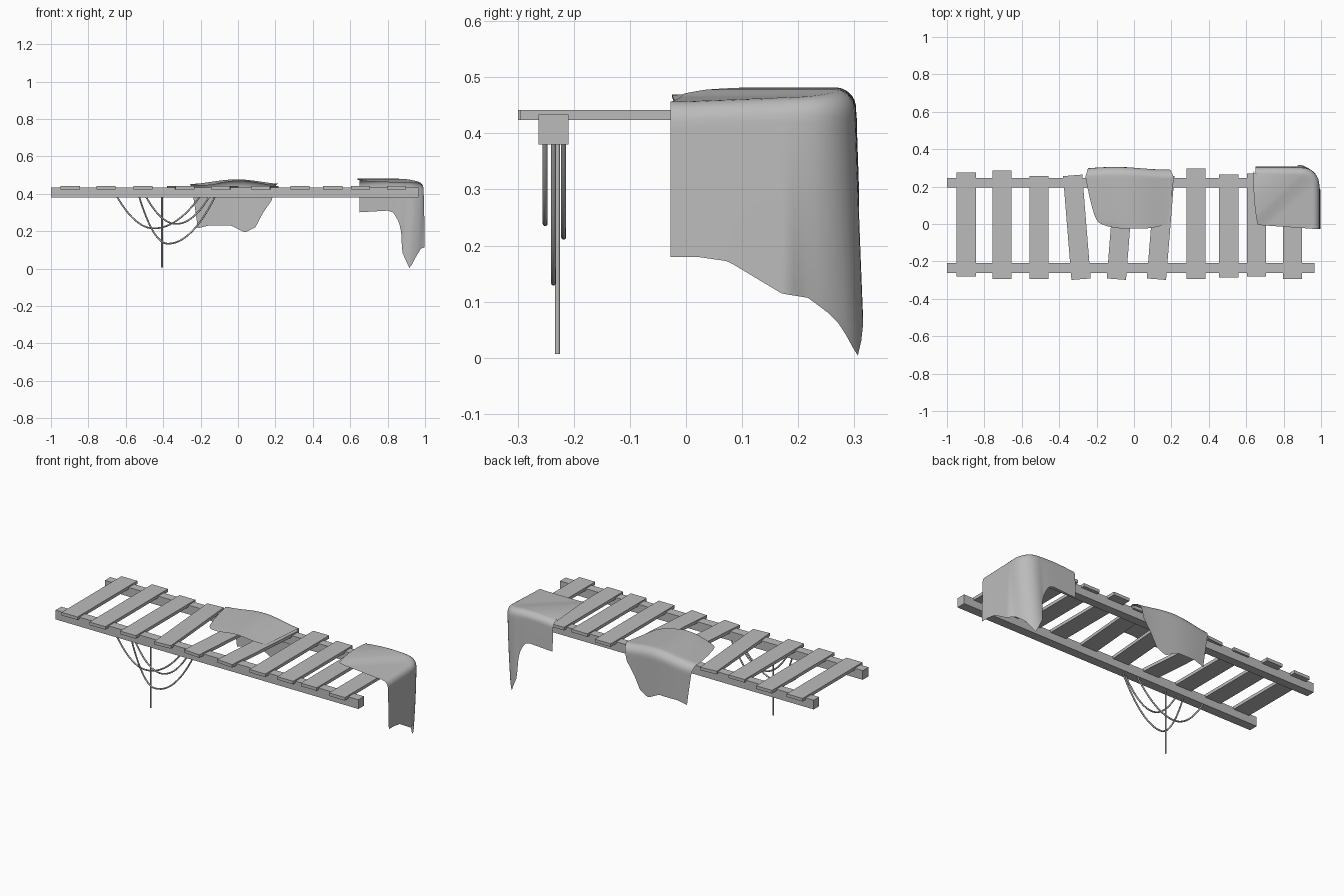
import bpy, bmesh, math
from mathutils import Vector

if "Cube" in bpy.data.objects:
    bpy.data.objects.remove(bpy.data.objects["Cube"])

grey = bpy.data.materials.new("plain grey")
grey.use_nodes = True
grey.diffuse_color = (0.5, 0.5, 0.5, 1)
grey.node_tree.nodes["Principled BSDF"].inputs["Base Color"].default_value = grey.diffuse_color


def box(name, start, end, width, low, high):
    """Flat board from start to end (x, y), with a given width and height range."""
    a, b = Vector(start), Vector(end)
    bpy.ops.mesh.primitive_cube_add(size=1)
    ob = bpy.context.object
    ob.name = name
    ob.location = ((a.x + b.x) / 2, (a.y + b.y) / 2, (low + high) / 2)
    ob.rotation_euler.z = math.atan2(b.y - a.y, b.x - a.x)
    ob.scale = ((b - a).length, width, high - low)
    bpy.ops.object.transform_apply(location=False, rotation=False, scale=True)
    ob.data.materials.append(grey)
    return ob


def sample(points, t):
    """Linear interpolation through (position, value) pairs."""
    for (a, p), (b, q) in zip(points, points[1:]):
        if t <= b:
            return p + (q - p) * max(0, (t - a) / (b - a))
    return points[-1][1]


def sheet(name, place, columns, rows):
    """Smooth cloth from a function of two parameters from 0 to 1."""
    bm = bmesh.new()
    grid = [[bm.verts.new(place(i / columns, j / rows)) for i in range(columns + 1)]
            for j in range(rows + 1)]
    for low, high in zip(grid, grid[1:]):
        for i in range(columns):
            bm.faces.new((low[i], low[i + 1], high[i + 1], high[i]))
    mesh = bpy.data.meshes.new(name)
    bm.to_mesh(mesh)
    bm.free()
    mesh.materials.append(grey)
    mesh.shade_smooth()
    ob = bpy.data.objects.new(name, mesh)
    bpy.context.collection.objects.link(ob)


def fold(d, drop, edge, radius):
    """Path over an edge: returns outward position and height below the top."""
    arc = radius * math.pi / 2
    if d < 0:
        return edge - radius + d, 0
    if d < arc:
        a = d / radius
        return edge - radius + radius * math.sin(a), radius * (1 - math.cos(a))
    return edge, radius + d - arc


# Long side beams
box("front_beam", (-1, -0.236), (0.965, -0.236), 0.053, 0.38, 0.434)
box("back_beam", (-1, 0.22), (0.965, 0.22), 0.05, 0.38, 0.434)

# Cross planks: front x, front y, back x, back y
planks = [(-0.897, -0.28, -0.897, 0.275), (-0.706, -0.295, -0.706, 0.285),
          (-0.508, -0.295, -0.508, 0.257), (-0.283, -0.295, -0.328, 0.26),
          (-0.094, -0.295, -0.05, 0.27), (0.12, -0.295, 0.165, 0.26),
          (0.332, -0.295, 0.332, 0.297), (0.506, -0.285, 0.506, 0.265),
          (0.655, -0.28, 0.655, 0.27), (0.848, -0.295, 0.848, 0.27)]
for n, (xa, ya, xb, yb) in enumerate(planks):
    box(f"plank_{n + 1}", (xa, ya), (xb, yb), 0.103, 0.424, 0.442)

# Middle cloth, draped over the back beam
hem = [(0, 0.21), (0.15, 0.225), (0.45, 0.225), (0.64, 0.187),
       (0.78, 0.215), (0.88, 0.29), (1, 0.36)]


def middle_cloth(u, v):
    top = 0.452 + 0.025 * math.sin(math.pi * min(1, u * 0.9 + 0.02)) ** 2
    if v < 0.5:
        t = v / 0.5
        front = -0.025 + 0.03 * abs(2 * u - 1) ** 3
        y, z = front + (0.255 - front) * t, top - 0.008 * (1 - t)
        left, right = -0.185 - 0.075 * t ** 0.6, 0.18 + 0.035 * t
    else:
        t = (v - 0.5) / 0.5
        hang = top - sample(hem, u) + 0.02
        y, down = fold(hang * t ** 1.3, hang, 0.298, 0.045)
        y += 0.007 * math.sin(5 * u)
        z = top - down
        left, right = -0.26 + 0.045 * t, 0.215 - 0.035 * t
    return left + (right - left) * u, y, z


sheet("middle_cloth", middle_cloth, 32, 32)

# Corner cloth, draped over the back and the left end of the frame
back_hem = [(0.63, 0.3), (0.8, 0.31), (0.83, 0.3), (0.86, 0.25), (0.89, 0.12), (0.93, 0.0)]
side_hem = [(-0.028, 0.18), (0.02, 0.18), (0.075, 0.172), (0.17, 0.115),
            (0.21, 0.107), (0.24, 0.095), (0.265, 0.055), (0.285, 0.0)]


def corner_cloth(u, v):
    # u runs around the hem from the back right to the front left; v runs outward
    def rim(s):
        if s < 0.45:
            return Vector((0.65 + 0.25 * s / 0.45, 0.3))
        if s < 0.6:
            a = (s - 0.45) / 0.15 * math.pi / 2
            return Vector((0.9 + 0.09 * math.sin(a), 0.21 + 0.09 * math.cos(a)))
        return Vector((0.99, 0.21 - 0.238 * (s - 0.6) / 0.4))
    edge = rim(u)
    # Inner outline of the flat top runs along the right and front borders
    if u < 0.525:
        t = u / 0.525
        inner = Vector((0.64, 0.28)).lerp(Vector((0.66, -0.005)), t)
        inner.x -= 0.008 * math.sin(math.pi * t)
    else:
        inner = Vector((0.66, -0.005)).lerp(Vector((0.96, -0.026)), (u - 0.525) / 0.475)
    if u < 0.45:
        out, low = Vector((0, 1)), sample(back_hem, edge.x)
    elif u > 0.6:
        out, low = Vector((1, 0)), sample(side_hem, edge.y)
    else:
        a = (u - 0.45) / 0.15
        out = Vector((math.sin(a * math.pi / 2), math.cos(a * math.pi / 2)))
        low = sample([(0, 0.085), (0.35, 0), (0.7, 0.07), (1, 0.107)], a)
    radius = 0.035
    top = 0.456 + 0.014 * math.sin(math.pi * max(0, min(1, (1 - edge.x) / 0.4))) \
        + 0.012 * max(0, edge.y) / 0.3
    shoulder = edge - out * radius
    if v < 0.4:
        p = inner.lerp(shoulder, v / 0.4)
        return p.x, p.y, top
    t = (v - 0.4) / 0.6
    hang = top - low + radius * (math.pi / 2 - 1)
    reach, down = fold(hang * t ** 1.3, hang, 0, radius)
    flare = 0.008 * t
    p = edge + out * (reach + flare)
    # The loose corner swings back toward the frame
    if 0.4 < u < 0.65:
        p.x -= 0.035 * t * t * math.sin((u - 0.4) / 0.25 * math.pi)
        p.y += 0.012 * t * t * math.sin((u - 0.4) / 0.25 * math.pi)
    return p.x, p.y, top - down


sheet("corner_cloth", corner_cloth, 60, 34)


# Hanging cables
def cable(name, points):
    curve = bpy.data.curves.new(name, "CURVE")
    curve.dimensions = "3D"
    curve.bevel_depth = 0.0045
    curve.bevel_resolution = 2
    curve.use_fill_caps = True
    spline = curve.splines.new("POLY")
    spline.points.add(len(points) - 1)
    for p, co in zip(spline.points, points):
        p.co = (*co, 1)
    spline.use_smooth = True
    curve.materials.append(grey)
    bpy.context.collection.objects.link(bpy.data.objects.new(name, curve))


loops = [(-0.65, -0.45, -0.2, 0.215, -0.218), (-0.53, -0.375, -0.12, 0.133, -0.236),
         (-0.495, -0.33, -0.15, 0.239, -0.251)]
for n, (left, middle, right, low, y) in enumerate(loops):
    path = []
    for i in range(-12, 13):
        t = i / 12
        x = middle + t * (right - middle if t > 0 else middle - left)
        path.append((x, y, low + (0.39 - low) * t * t))
    cable(f"cable_loop_{n + 1}", path)
cable("cable_end", [(-0.406, -0.229, 0.39), (-0.406, -0.229, 0.007)])
